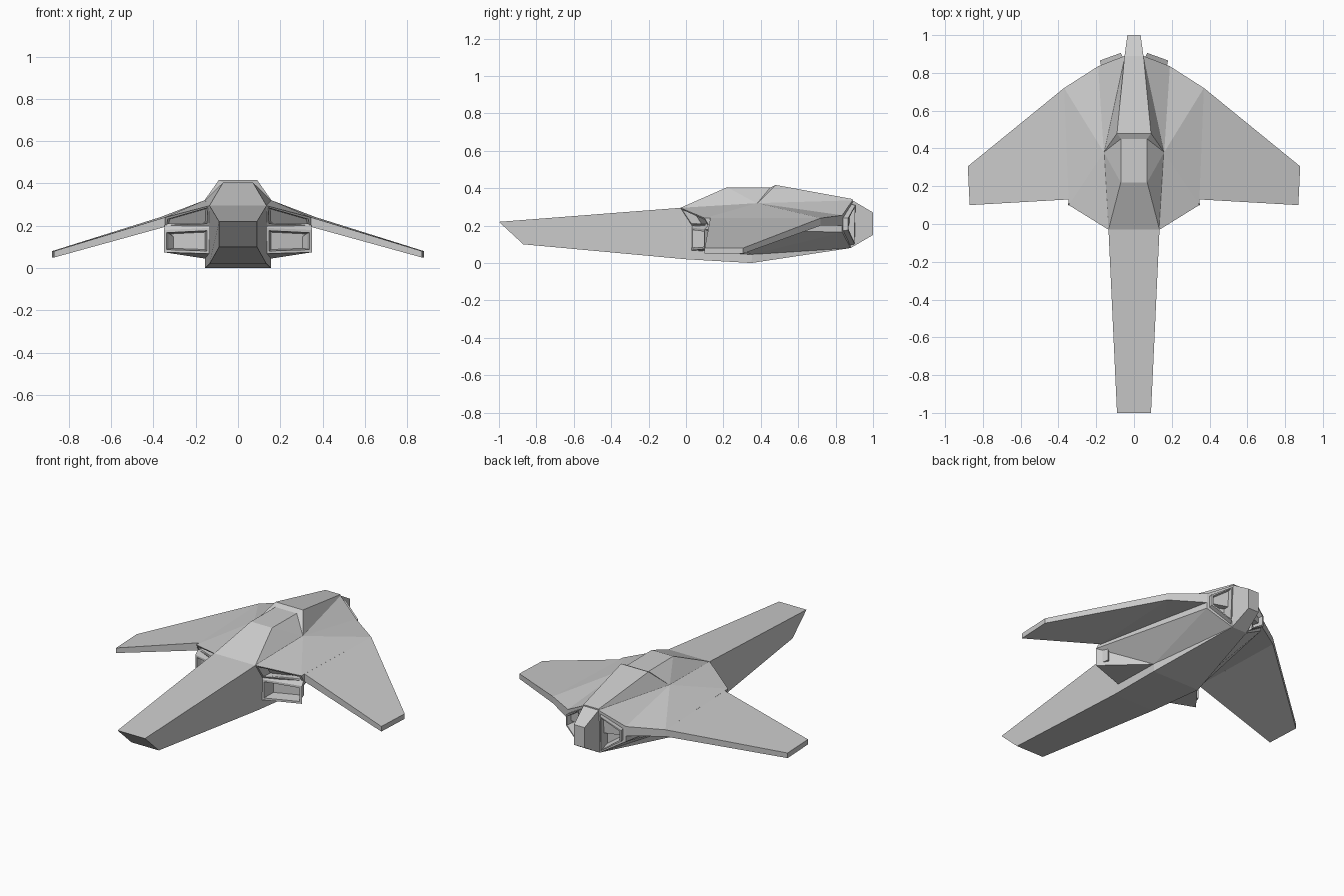
import bpy, bmesh
from mathutils import Vector

if "Cube" in bpy.data.objects:
    bpy.data.objects.remove(bpy.data.objects["Cube"])


def finish(name, bm, mirror=False):
    bmesh.ops.remove_doubles(bm, verts=bm.verts, dist=0.0005)
    bmesh.ops.recalc_face_normals(bm, faces=bm.faces)
    me = bpy.data.meshes.new(name)
    bm.to_mesh(me)
    bm.free()
    ob = bpy.data.objects.new(name, me)
    bpy.context.collection.objects.link(ob)
    if mirror:
        ob.modifiers.new("Mirror", 'MIRROR').use_mirror_merge = False
    return ob


def build(verts, faces):
    bm = bmesh.new()
    vs = [bm.verts.new(v) for v in verts]
    fs = [bm.faces.new([vs[i] for i in f]) for f in faces]
    bmesh.ops.recalc_face_normals(bm, faces=bm.faces)
    return bm, fs


def mirrored_loft(name, stations):
    """Each station is a lower and an upper point on the right side."""
    verts, faces = [], []
    for lo, hi in stations:
        verts += [lo, hi, (-hi[0], hi[1], hi[2]), (-lo[0], lo[1], lo[2])]
    for k in range(len(stations) - 1):
        a = 4 * k
        for i in range(4):
            j = (i + 1) % 4
            faces.append((a + i, a + j, a + 4 + j, a + 4 + i))
    n = len(verts)
    faces += [(0, 1, 2, 3), (n - 4, n - 3, n - 2, n - 1)]
    bm, _ = build(verts, faces)
    finish(name, bm)


def recess(bm, face, rim, push, scale=1.0):
    """Inset a face, then extrude its middle along push."""
    bmesh.ops.inset_individual(bm, faces=[face], thickness=rim)
    new = bmesh.ops.extrude_discrete_faces(bm, faces=[face])['faces'][0]
    c = new.calc_center_median()
    for v in new.verts:
        v.co = c + (v.co - c) * scale + Vector(push)
    return new


# Long nose and central hull down to the tail
mirrored_loft("hull", [
    ((.09, -.87, .10), (.09, -1, .22)),
    ((.135, 0, .02), (.135, -.03, .295)),
    ((.155, .35, 0), (.16, .38, .32)),
    ((.05, .88, .08), (.05, .89, .335)),
    ((.035, 1, .15), (.035, 1, .27)),
])

# Raised canopy and spine
mirrored_loft("canopy", [
    ((.135, -.03, .293), (.135, -.03, .295)),
    ((.16, .38, .318), (.07, .22, .405)),
    ((.16, .38, .318), (.07, .45, .403)),
    ((.16, .38, .318), (.09, .48, .417)),
    ((.05, .89, .33), (.05, .89, .342)),
])

# Shoulder slabs joining hull and wings, with recessed front
top = [(.135, -.03, .295), (.345, .10, .24), (.37, .72, .24),
       (.19, .835, .255), (.05, .89, .335), (.16, .38, .32)]
low = [(.135, .03, .20), (.345, .125, .195), (.37, .72, .20),
       (.19, .835, .20), (.05, .88, .20), (.12, .38, .20)]
tris = [(0, 1, 5), (1, 2, 5), (2, 3, 5), (3, 4, 5)]
faces = tris + [tuple(i + 6 for i in t) for t in tris]
faces += [(i, (i + 1) % 6, (i + 1) % 6 + 6, i + 6) for i in range(6)]
bm, fs = build(top + low, faces)
recess(bm, fs[8], .015, (0, .05, 0), .9)
finish("shoulder", bm, True)

# Drooping swept wings
wing = [(.345, .13, .24), (.37, .72, .24), (.88, .305, .08), (.87, .10, .08),
        (.345, .13, .195), (.37, .72, .20), (.88, .305, .05), (.87, .10, .05)]
bm, _ = build(wing, [(0, 1, 2, 3), (4, 5, 6, 7), (0, 1, 5, 4),
                     (1, 2, 6, 5), (2, 3, 7, 6), (3, 0, 4, 7)])
finish("wing", bm, True)

# Engine pods: boxed intake in front, tapering to the exhaust at the tail
pod = [(.135, .03, .19), (.35, .10, .18), (.35, .10, .075), (.135, .03, .068),
       (.155, .35, .045), (.05, .885, .33), (.19, .835, .25),
       (.19, .835, .165), (.05, .88, .08), (.12, .36, .21), (.345, .125, .21),
       (.135, .04, .21)]
bm, fs = build(pod, [(0, 1, 2, 3), (5, 6, 7, 8), (2, 3, 4), (1, 2, 4),
                     (1, 4, 7), (4, 7, 8), (10, 1, 7, 6), (0, 1, 10, 11),
                     (11, 10, 9), (10, 6, 9), (6, 5, 9), (9, 5, 8, 4),
                     (11, 9, 4), (11, 4, 3, 0)])
recess(bm, fs[0], .018, (-.005, .07, 0), .85)
# exhaust collar, standing proud and then hollow
collar = recess(bm, fs[1], .018, (.008, .025, 0), .95)
recess(bm, collar, .01, (-.01, -.06, 0), .85)
finish("engine_pod", bm, True)
